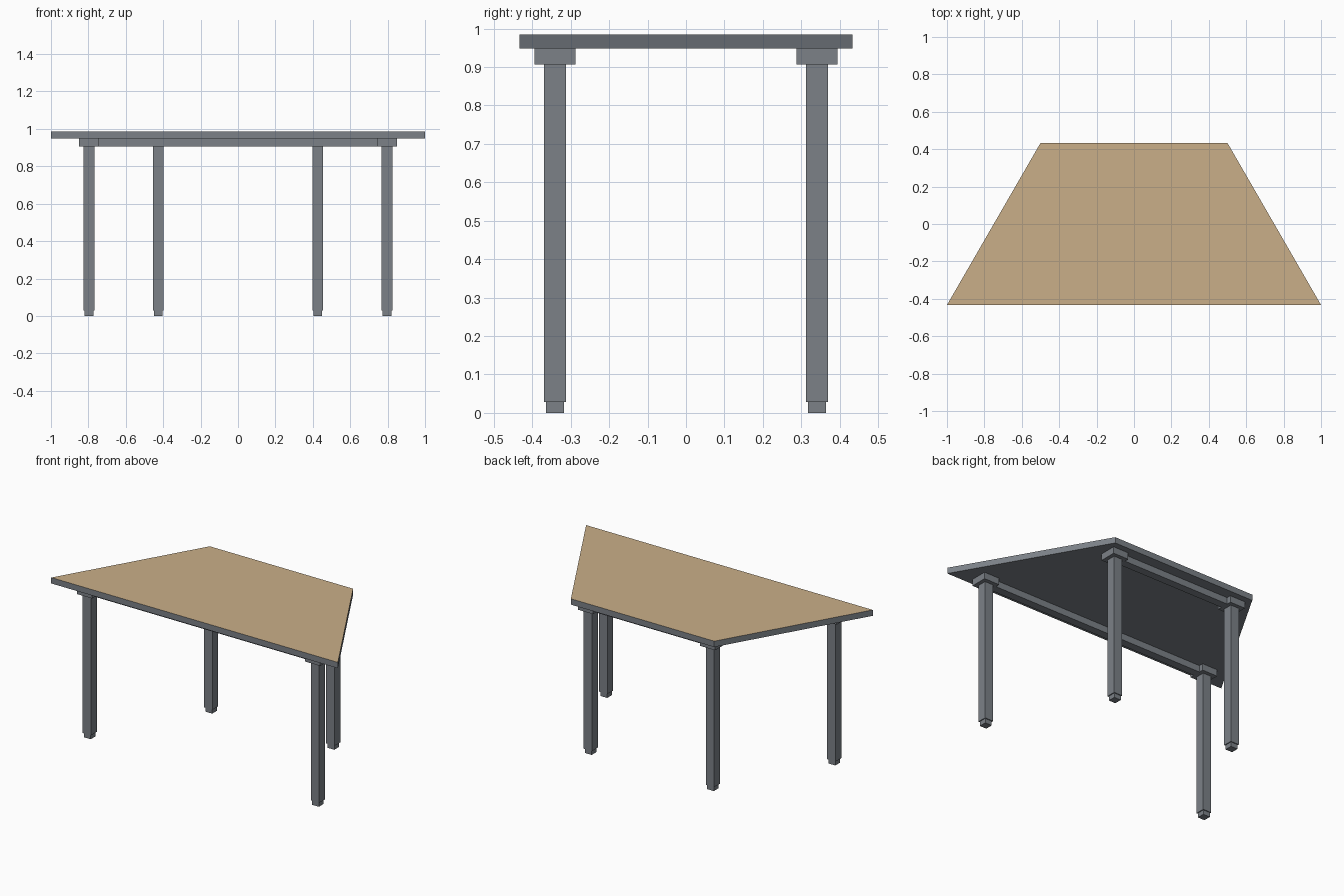
import bpy
import bmesh

cube = bpy.data.objects.get("Cube")
if cube:
    bpy.data.objects.remove(cube, do_unlink=True)


def material(name, rgb):
    mat = bpy.data.materials.new(name)
    mat.use_nodes = True
    color = (*rgb, 1)
    mat.diffuse_color = color
    mat.node_tree.nodes["Principled BSDF"].inputs["Base Color"].default_value = color
    return mat


wood = material("tan wood", (0.59, 0.43, 0.25))
metal = material("grey metal", (0.20, 0.22, 0.245))


def finish(name, bm, mats):
    bmesh.ops.recalc_face_normals(bm, faces=bm.faces)
    mesh = bpy.data.meshes.new(name)
    bm.to_mesh(mesh)
    bm.free()
    for mat in mats:
        mesh.materials.append(mat)
    obj = bpy.data.objects.new(name, mesh)
    bpy.context.collection.objects.link(obj)
    return obj


def box(name, x, y, width, depth, bottom, top):
    bm = bmesh.new()
    bmesh.ops.create_cube(bm, size=1)
    bmesh.ops.scale(bm, vec=(width, depth, top - bottom), verts=bm.verts)
    bmesh.ops.translate(bm, vec=(x, y, (bottom + top) / 2), verts=bm.verts)
    return finish(name, bm, [metal])


# Trapezoid tabletop: wood on the upper face, grey edge and underside
UNDER, TOP = 0.948, 0.985
bm = bmesh.new()
outline = [(-1, -0.433), (1, -0.433), (0.5, 0.433), (-0.5, 0.433)]
base = bm.faces.new([bm.verts.new((x, y, UNDER)) for x, y in outline])
slab = bmesh.ops.extrude_face_region(bm, geom=[base])
raised = [v for v in slab["geom"] if isinstance(v, bmesh.types.BMVert)]
bmesh.ops.translate(bm, vec=(0, 0, TOP - UNDER), verts=raised)
for face in bm.faces:
    face.material_index = int(all(v.co.z > UNDER + 0.01 for v in face.verts))
finish("tabletop", bm, [metal, wood])

# Legs with feet and mounting blocks, plus a rail joining each pair
RAIL = 0.907
for row, leg_x, leg_y in (("front", 0.796, -0.341), ("back", 0.426, 0.341)):
    for side, sign in (("left", 1), ("right", -1)):
        x = sign * leg_x
        label = f"{row}_{side}"
        box(f"{label}_foot", x, leg_y, 0.047, 0.047, 0, 0.028)
        box(f"{label}_leg", x, leg_y, 0.058, 0.058, 0.028, RAIL)
        box(f"{label}_block", x, leg_y, 0.106, 0.106, RAIL, UNDER)
    box(f"{row}_rail", 0, leg_y, 2 * leg_x - 0.106, 0.05, RAIL, UNDER)
